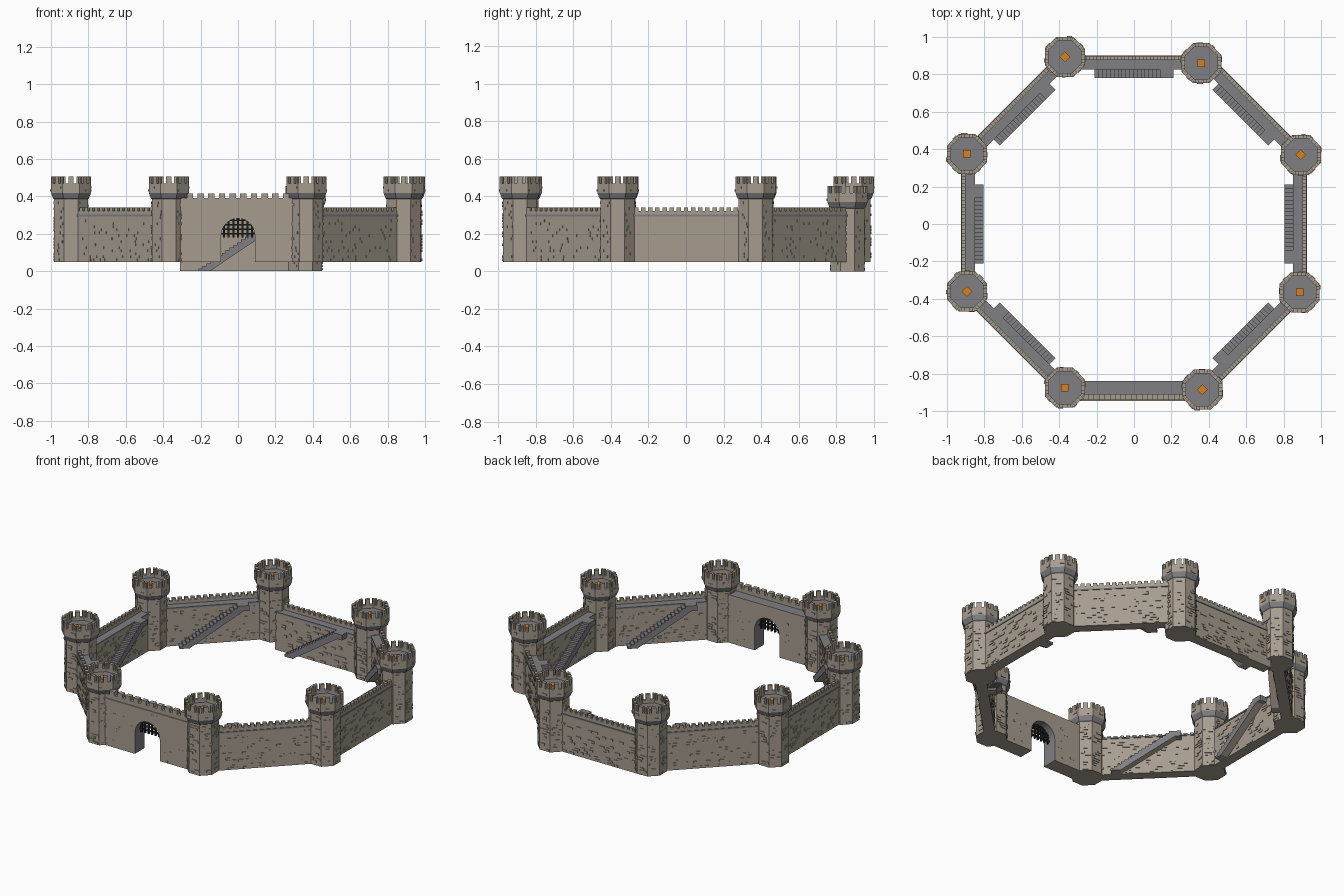
import bpy, bmesh, math, random
from mathutils import Matrix, Vector

if "Cube" in bpy.data.objects:
    bpy.data.objects.remove(bpy.data.objects["Cube"])

random.seed(7)
STONE, GREY, ORANGE, BLACK = range(4)


def material(name, col):
    m = bpy.data.materials.new(name)
    m.diffuse_color = (*col, 1)
    m.use_nodes = True
    m.node_tree.nodes["Principled BSDF"].inputs["Base Color"].default_value = m.diffuse_color
    return m


MATS = [material("warm stone", (0.38, 0.335, 0.275)),
        material("grey paving", (0.215, 0.212, 0.225)),
        material("orange hatch", (0.68, 0.22, 0.015)),
        material("black iron", (0.012, 0.012, 0.012))]


def box(bm, x, y, z, mat=STONE, M=Matrix()):
    size = [b - a for a, b in (x, y, z)]
    mid = [(a + b) / 2 for a, b in (x, y, z)]
    T = M @ Matrix.Translation(mid) @ Matrix.Diagonal((*size, 1))
    vs = bmesh.ops.create_cube(bm, size=1, matrix=T)["verts"]
    for f in {f for v in vs for f in v.link_faces}:
        f.material_index = mat


def prism(bm, pts, y0, y1, rule):
    """Extrude an xz outline along y; rule(normal, centre) gives the material."""
    a = [bm.verts.new((x, y0, z)) for x, z in pts]
    b = [bm.verts.new((x, y1, z)) for x, z in pts]
    n = len(pts)
    fs = [bm.faces.new(a), bm.faces.new(b[::-1])]
    fs += [bm.faces.new((a[i], b[i], b[(i + 1) % n], a[(i + 1) % n])) for i in range(n)]
    bmesh.ops.recalc_face_normals(bm, faces=fs)
    for f in fs:
        f.material_index = rule(f.normal, f.calc_center_median())


def finish(bm, name, M):
    me = bpy.data.meshes.new(name)
    bm.to_mesh(me)
    bm.free()
    for m in MATS:
        me.materials.append(m)
    ob = bpy.data.objects.new(name, me)
    ob.matrix_world = M
    bpy.context.collection.objects.link(ob)


def bricks(bm, n, xr, zr, y, M=Matrix(), avoid=None):
    """Scatter slightly raised bricks, on courses, over a face at depth y."""
    for _ in range(n):
        w, h = random.uniform(0.018, 0.036), 0.012
        x = random.uniform(xr[0], xr[1] - w)
        z = zr[0] + 0.016 * random.randrange(int((zr[1] - zr[0] - h) / 0.016) + 1)
        if avoid and abs(x + w / 2) < avoid and z < 0.3:
            continue
        box(bm, (x, x + w), (y - 0.004, y + 0.004), (z, z + h), STONE, M)


def merlons(bm, n, half, fill, y, z):
    step = 2 * half / n
    for i in range(n):
        c = -half + step * (i + 0.5)
        box(bm, (c - step * fill / 2, c + step * fill / 2), y, z)


# Towers: octagonal shaft, flared corbel, crenellated head, hatch
def tower(i, cx, cy, dz):
    bm = bmesh.new()
    k = 1 / math.cos(math.pi / 8)
    prof = [(0.09, 0.05), (0.09, 0.385), (0.096, 0.39), (0.107, 0.418),
            (0.107, 0.468), (0.087, 0.468), (0.087, 0.447)]
    rings = [[bm.verts.new((r * k * math.cos(math.pi * (j + 0.5) / 4),
                            r * k * math.sin(math.pi * (j + 0.5) / 4), z))
              for j in range(8)] for r, z in prof]
    for s in range(len(rings) - 1):
        for j in range(8):
            f = bm.faces.new((rings[s][j], rings[s][(j + 1) % 8],
                              rings[s + 1][(j + 1) % 8], rings[s + 1][j]))
            f.material_index = GREY if s in (1, 2) else STONE
    bm.faces.new(rings[-1]).material_index = GREY
    bm.faces.new(rings[0][::-1])
    e = 0.107 * math.tan(math.pi / 8)
    for j in range(8):
        R = Matrix.Rotation(j * math.pi / 4, 4, 'Z')
        # one merlon mid-face, half merlons meeting at each corner
        box(bm, (-0.014, 0.014), (0.087, 0.107), (0.466, 0.505), STONE, R)
        for s in (-1, 1):
            x = sorted((s * (e - 0.016), s * (e - 0.004)))
            box(bm, x, (0.087, 0.107), (0.466, 0.505), STONE, R)
        bricks(bm, 15, (-0.038, 0.038), (0.055, 0.38), 0.09, R)
        bricks(bm, 1, (-0.042, 0.042), (0.425, 0.46), 0.107, R)
    R = Matrix.Rotation(math.pi / 4 * (i % 2 == 0), 4, 'Z')
    box(bm, (-0.02, 0.02), (-0.02, 0.02), (0.445, 0.457), ORANGE, R)
    finish(bm, f"tower_{i + 1}", Matrix.Translation((cx, cy, dz)))


DROP = -0.05
TOWERS = [(-0.37, 0.893, 0), (0.36, 0.86, DROP), (0.892, 0.37, 0), (0.885, -0.365, 0),
          (0.365, -0.885, 0), (-0.37, -0.875, 0), (-0.893, -0.36, 0), (-0.893, 0.375, 0)]
for i, t in enumerate(TOWERS):
    tower(i, *t)


def frame(ang, d, dz=0):
    """Local x runs along the wall, y points outward."""
    return (Matrix.Rotation(ang, 4, 'Z') @ Matrix.Translation((0, d, dz)))


# Curtain walls with walkway, parapet and inner staircase
def curtain(i):
    bm = bmesh.new()
    box(bm, (-0.31, 0.31), (-0.033, 0.035), (0.05, 0.295))
    box(bm, (-0.31, 0.31), (-0.037, 0.039), (0.293, 0.302), GREY)
    box(bm, (-0.31, 0.31), (0.014, 0.035), (0.30, 0.322))
    merlons(bm, 15, 0.285, 0.62, (0.014, 0.035), (0.32, 0.34))
    bricks(bm, 60, (-0.28, 0.28), (0.055, 0.29), 0.035)
    bricks(bm, 60, (-0.28, 0.28), (0.055, 0.29), -0.033)
    M = frame(-i * math.pi / 4, 0.862 if i == 0 else 0.887, DROP if i == 0 else 0)
    finish(bm, f"curtain_wall_{i + 1}", M)

    n, x0, x1, z0, z1 = 18, -0.21, 0.16, 0.05, 0.302
    dx, h = (x1 - x0) / n, (z1 - z0) / n
    pts = [(x0, z0)]
    for s in range(n):
        pts += [(x0 + s * dx, z0 + (s + 1) * h), (x0 + (s + 1) * dx, z0 + (s + 1) * h)]
    pts += [(0.21, z1), (0.21, z1 - 0.035), (x1 + 0.015, z1 - 0.035), (x0 + 0.06, z0)]
    bm = bmesh.new()
    prism(bm, pts, -0.082, -0.032, lambda nrm, c: STONE if nrm.z < -0.1 else GREY)
    finish(bm, f"staircase_{i + 1}", M)


for i in range(8):
    if i != 4:
        curtain(i)

# Gatehouse wall with arched opening
bm = bmesh.new()
arch = [(-0.09 * math.cos(math.pi * a / 14), 0.19 + 0.092 * math.sin(math.pi * a / 14))
        for a in range(15)]
pts = [(-0.31, 0.05), (-0.09, 0.05)] + arch + [(0.09, 0.05), (0.31, 0.05),
                                              (0.31, 0.365), (-0.31, 0.365)]
prism(bm, pts, -0.05, 0.05,
      lambda n, c: GREY if n.z > 0.9 or (abs(n.y) < 0.5 and abs(c.x) < 0.095) else STONE)
box(bm, (-0.31, 0.31), (0.02, 0.05), (0.36, 0.39))
box(bm, (-0.31, 0.31), (0.05, 0.056), (0.35, 0.362))
merlons(bm, 10, 0.285, 0.6, (0.02, 0.05), (0.388, 0.415))
bricks(bm, 24, (-0.27, 0.27), (0.055, 0.34), 0.047, avoid=0.12)
bricks(bm, 24, (-0.27, 0.27), (0.055, 0.34), -0.047, avoid=0.12)
G = frame(math.pi, 0.89)
finish(bm, "gate_wall", G)

# Raised portcullis
bm = bmesh.new()
for i in range(-3, 4):
    x = i * 0.025
    top = 0.19 + math.sqrt(0.092 ** 2 - x * x)
    box(bm, (x - 0.005, x + 0.005), (-0.005, 0.005), (0.18, top), BLACK)
for z in (0.2, 0.224, 0.248, 0.272):
    w = math.sqrt(0.092 ** 2 - (z - 0.19) ** 2)
    box(bm, (-w, w), (-0.004, 0.004), (z - 0.005, z + 0.005), BLACK)
finish(bm, "portcullis", G)
